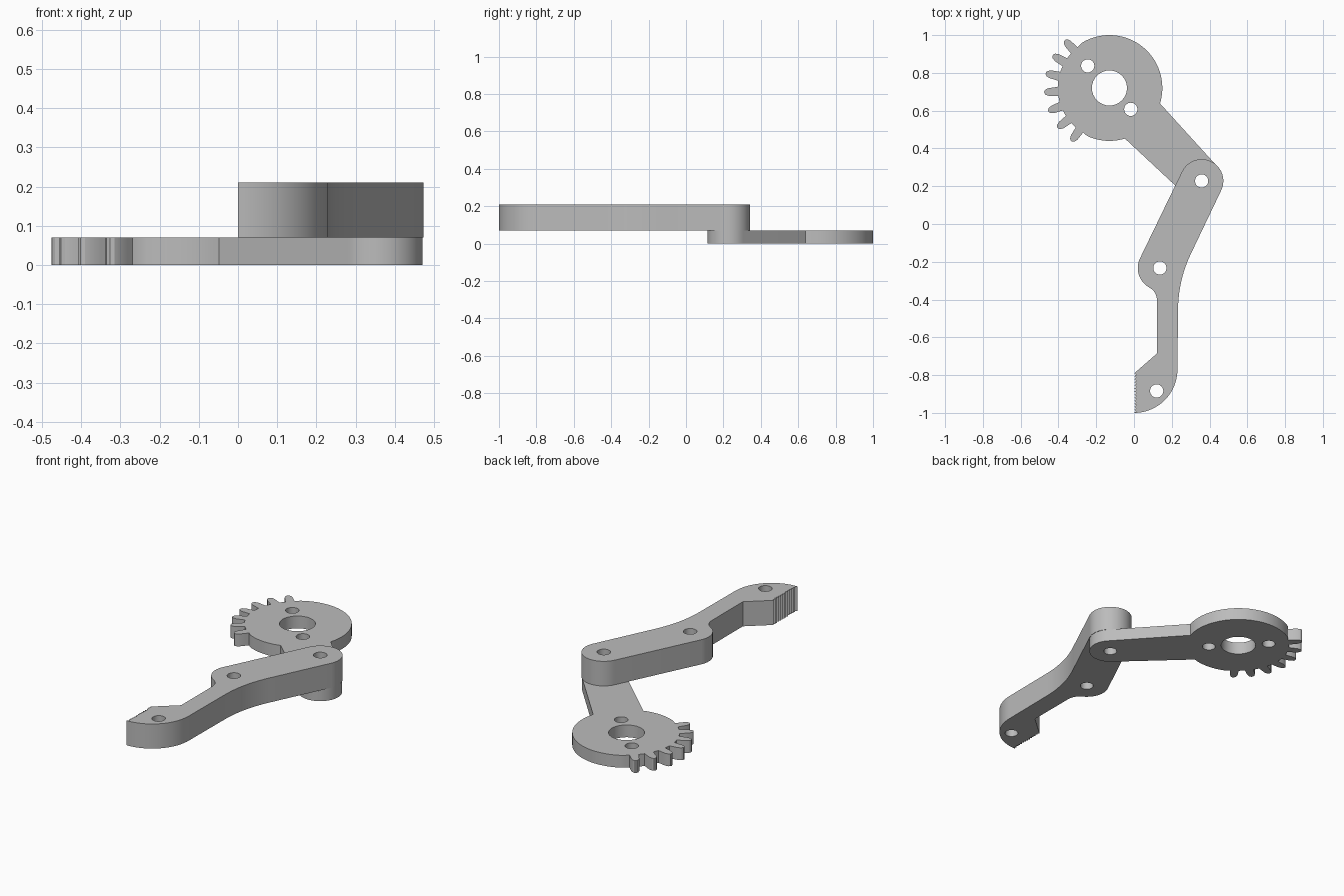
import bpy
import bmesh
from math import radians, cos, sin

cube = bpy.data.objects.get("Cube")
if cube:
    bpy.data.objects.remove(cube, do_unlink=True)

grey = bpy.data.materials.new("light grey")
grey.use_nodes = True
colour = (0.5, 0.5, 0.5, 1)
grey.diffuse_color = colour
grey.node_tree.nodes["Principled BSDF"].inputs["Base Color"].default_value = colour


def polar(centre, r, deg):
    a = radians(deg)
    return centre[0] + r * cos(a), centre[1] + r * sin(a)


def arc(centre, r, start, end, steps=24):
    return [polar(centre, r, start + (end - start) * i / steps) for i in range(steps + 1)]


def bend(a, b, c, steps=10):
    """Quadratic curve from a to c, pulled towards b."""
    ts = [i / steps for i in range(steps + 1)]
    return [tuple((1 - t) ** 2 * p + 2 * t * (1 - t) * q + t * t * s
                  for p, q, s in zip(a, b, c)) for t in ts]


def plate(name, outline, holes, bottom, top):
    """Fill an outline with round holes and extrude it upwards."""
    bm = bmesh.new()
    loops = [outline] + [arc(c, r, 0, 360, 32)[:-1] for c, r in holes]
    for loop in loops:
        verts = [bm.verts.new((x, y, bottom)) for x, y in loop]
        for i, v in enumerate(verts):
            bm.edges.new((verts[i - 1], v))
    bmesh.ops.triangle_fill(bm, use_beauty=True, edges=bm.edges[:], normal=(0, 0, 1))
    extruded = bmesh.ops.extrude_face_region(bm, geom=bm.faces[:], use_keep_orig=True)
    moved = [g for g in extruded["geom"] if isinstance(g, bmesh.types.BMVert)]
    bmesh.ops.translate(bm, verts=moved, vec=(0, 0, top - bottom))
    bmesh.ops.recalc_face_normals(bm, faces=bm.faces[:])
    mesh = bpy.data.meshes.new(name)
    bm.to_mesh(mesh)
    bm.free()
    mesh.materials.append(grey)
    obj = bpy.data.objects.new(name, mesh)
    bpy.context.collection.objects.link(obj)
    bpy.ops.object.select_all(action="DESELECT")
    obj.select_set(True)
    bpy.context.view_layer.objects.active = obj
    bpy.ops.object.shade_smooth_by_angle(angle=radians(25))
    return obj


gear = (-0.13, 0.72)
hub = (0.358, 0.228)
knee = (0.137, -0.233)
pin = 0.035

# Gear crank: disc with seven teeth on one side and an arm to the hub
outline = arc(gear, 0.28, -17, 122, 40)
tooth_profile = [(0.274, 5), (0.295, 4.4), (0.322, 3.7), (0.339, 2.4), (0.346, 0.8)]
for i in range(7):
    mid = 183.8 + (i - 3) * 16.9
    outline += [polar(gear, r, mid - a) for r, a in tooth_profile]
    outline += [polar(gear, r, mid + a) for r, a in reversed(tooth_profile)]
outline += arc(gear, 0.28, 245, 287, 12)
outline += arc(hub, 0.113, 225, 405)
plate("gear_crank", outline,
      [(gear, 0.093), ((-0.245, 0.837), pin), ((-0.017, 0.607), pin), (hub, pin)],
      0, 0.07)

# Finger link: hub, knee bulge, narrow shank and serrated tip
outline = arc(hub, 0.115, -25.6, 154.4)
outline += arc(knee, 0.117, 154.4, 239, 16)
outline += bend((0.082, -0.337), (0.122, -0.36), (0.122, -0.41))
outline += [(0.122, -0.685)]
teeth = 13
pitch = 0.21 / teeth
for i in range(teeth):
    y = -0.79 - i * pitch
    outline += [(0.002, y), (0.012, y - pitch / 2)]
outline += arc((0, -0.77), 0.23, 270, 360)
outline += bend((0.233, -0.46), (0.233, -0.30), (0.302, -0.156))
plate("finger_link", outline, [(hub, pin), (knee, pin), ((0.12, -0.884), pin)], 0.07, 0.21)
